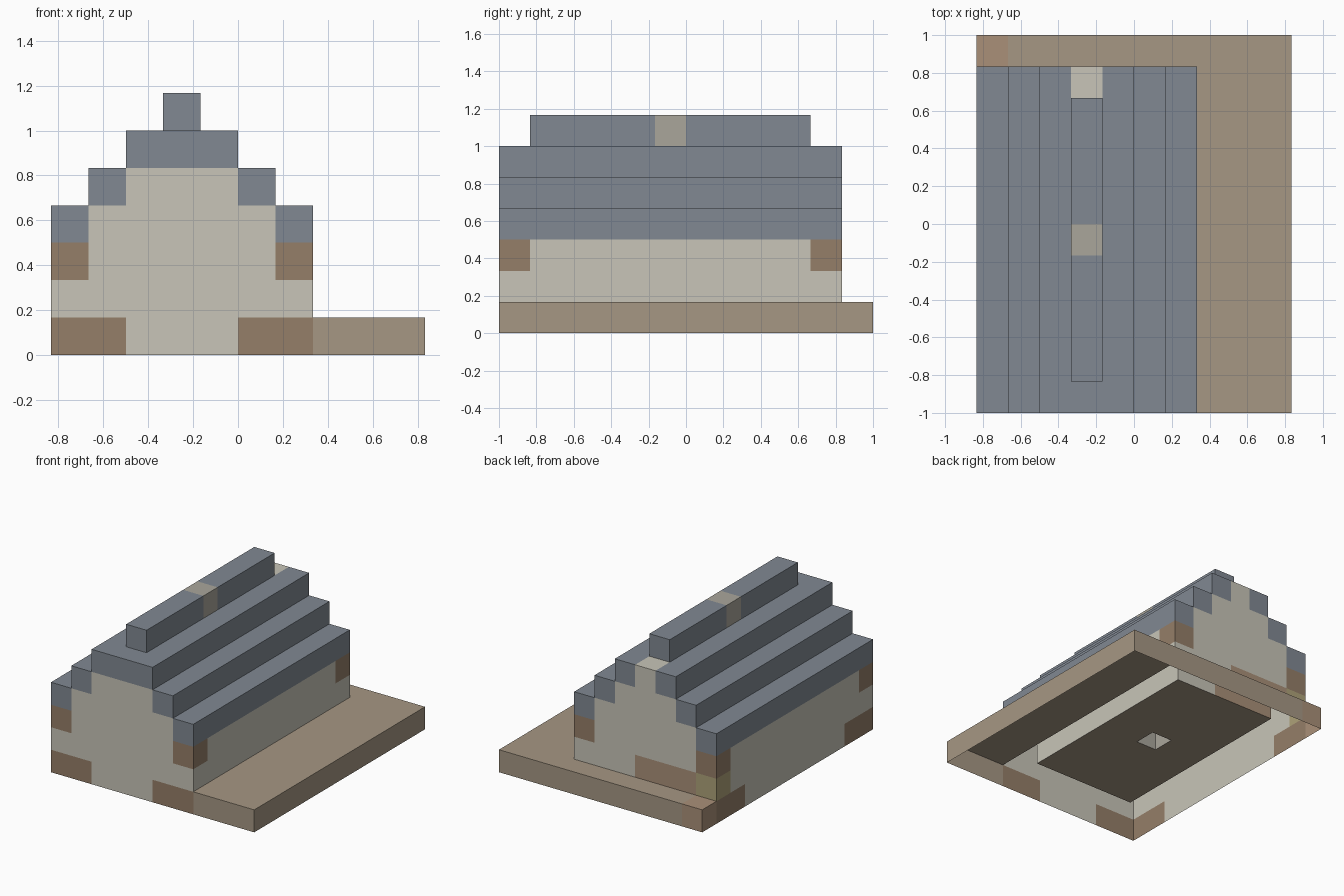
import bpy, bmesh
from mathutils import Vector

if "Cube" in bpy.data.objects:
    bpy.data.objects.remove(bpy.data.objects["Cube"])

U = 1 / 6  # size of one block
COLORS = {
    "plaster_walls": (0.58, 0.56, 0.48),
    "timber_corners": (0.30, 0.21, 0.14),
    "stepped_roof": (0.22, 0.25, 0.29),
    "ground_slab": (0.38, 0.31, 0.23),
    "chimney": (0.40, 0.38, 0.33),
    "clay_patch": (0.40, 0.28, 0.19),
    "straw_block": (0.42, 0.36, 0.19),
}
blocks = {}


def fill(part, x, y, z):
    """Fill a block range; each argument is (start, stop). None clears it."""
    for i in range(*x):
        for j in range(*y):
            for k in range(*z):
                blocks[i, j, k] = part


# ground slab, also the floor of the house
fill("ground_slab", (-5, 5), (-6, 6), (0, 1))
fill("clay_patch", (-5, -4), (5, 6), (0, 1))

# house body and gables, one block thick around an open room
fill("plaster_walls", (-5, 2), (-6, 5), (0, 4))
fill("plaster_walls", (-3, 0), (-6, 5), (4, 5))
fill("plaster_walls", (-2, -1), (4, 5), (5, 6))
fill("ground_slab", (-4, 1), (-5, 4), (0, 1))
fill(None, (-4, 1), (-5, 4), (1, 4))
fill(None, (-3, 0), (-5, 4), (4, 5))

# roof steps, mirrored about the ridge
for step in range(3):
    for x in (-5 + step, 1 - step):
        fill("stepped_roof", (x, x + 1), (-6, 5), (3 + step, 4 + step))
fill("stepped_roof", (-2, -1), (-6, -5), (5, 6))
fill("stepped_roof", (-2, -1), (-5, 4), (6, 7))

# chimney from the floor up through the ridge
fill("chimney", (-2, -1), (-1, 0), (1, 7))

# timber at the corners
for x in (-5, 1):
    for y in (-6, 4):
        fill("timber_corners", (x, x + 1), (y, y + 1), (2, 3))
for x in (-5, 0):
    fill("timber_corners", (x, x + 2), (-6, -5), (0, 1))
for y in (-6, 3):
    fill("timber_corners", (-5, -4), (y, y + 2), (0, 1))

# odd blocks in the back wall
fill("clay_patch", (-4, -1), (4, 5), (1, 2))
fill("straw_block", (-5, -4), (4, 5), (1, 2))

# collect the exposed faces of each part; the underside is open
AXES = [Vector(a) for a in ((1, 0, 0), (0, 1, 0), (0, 0, 1))]
meshes = {part: bmesh.new() for part in COLORS}
for p, part in blocks.items():
    if part is None:
        continue
    for a in range(3):
        for s in (-1, 1):
            n = tuple(c + s * (i == a) for i, c in enumerate(p))
            if blocks.get(n) or n[2] < 0:
                continue
            u, v = AXES[(a + 1) % 3] / 2, AXES[(a + 2) % 3] / 2
            c = Vector(p) + Vector((0.5, 0.5, 0.5)) + AXES[a] * s / 2
            ring = [c - u - v, c + u - v, c + u + v, c - u + v][::s]
            bm = meshes[part]
            bm.faces.new([bm.verts.new(q * U) for q in ring])

# merge block faces into broad flat ones and make the objects
for part, bm in meshes.items():
    bmesh.ops.remove_doubles(bm, verts=bm.verts, dist=0.001)
    bmesh.ops.dissolve_limit(bm, angle_limit=0.01, verts=bm.verts, edges=bm.edges)
    mesh = bpy.data.meshes.new(part)
    bm.to_mesh(mesh)
    bm.free()
    mat = bpy.data.materials.new(part)
    mat.diffuse_color = (*COLORS[part], 1)
    mat.use_nodes = True
    mat.node_tree.nodes["Principled BSDF"].inputs["Base Color"].default_value = mat.diffuse_color
    mesh.materials.append(mat)
    bpy.context.collection.objects.link(bpy.data.objects.new(part, mesh))
